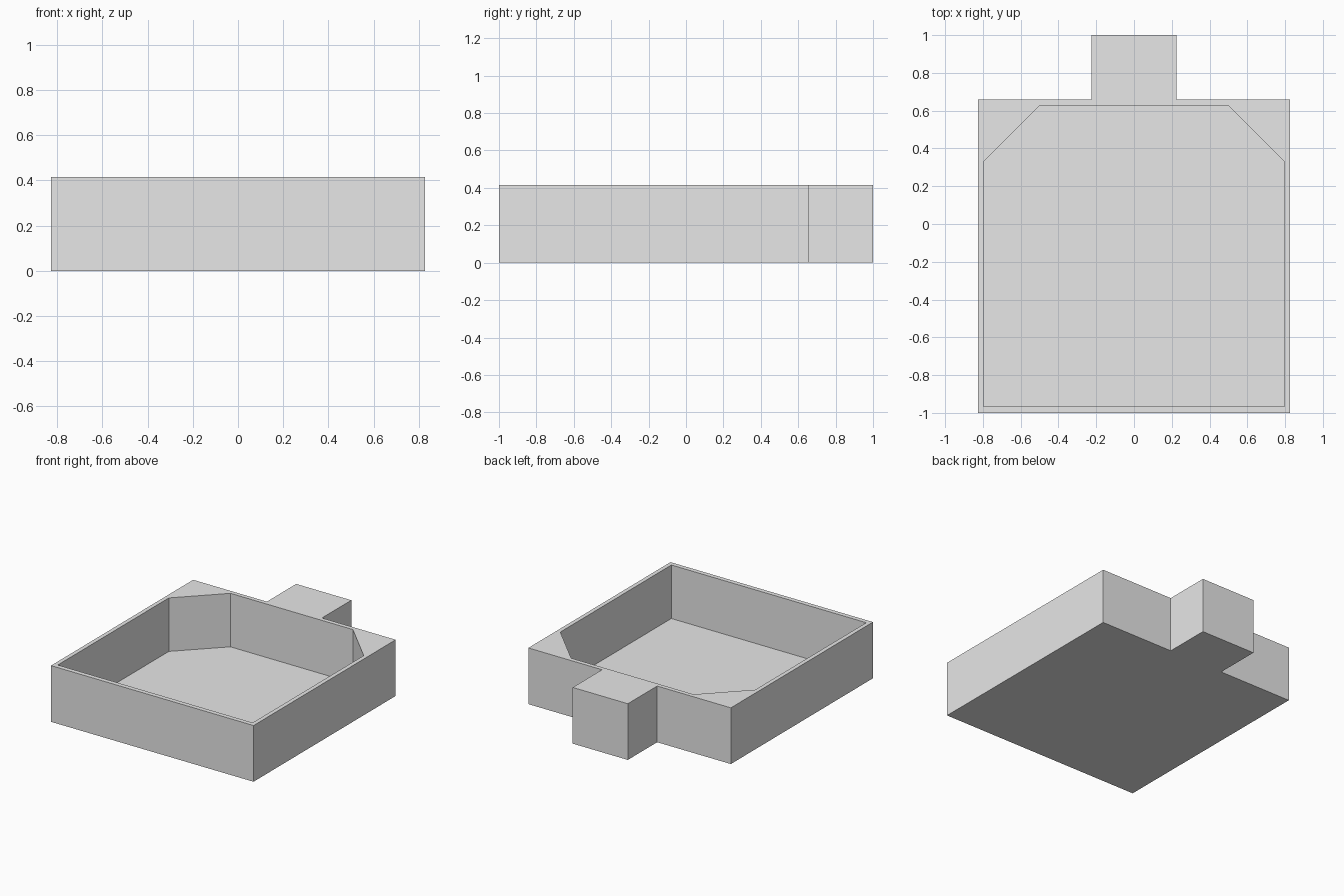
import bpy
import bmesh

cube = bpy.data.objects.get("Cube")
if cube:
    bpy.data.objects.remove(cube, do_unlink=True)

HEIGHT = 0.415
FLOOR = 0.02

grey = bpy.data.materials.new("light grey")
grey.use_nodes = True
grey.diffuse_color = (0.8, 0.8, 0.8, 1)
grey.node_tree.nodes["Principled BSDF"].inputs["Base Color"].default_value = (0.8, 0.8, 0.8, 1)


def prism(name, half, bottom, top):
    """Mirror a right-hand half outline across x and extrude it upward."""
    outline = half + [(-x, y) for x, y in reversed(half)]
    bm = bmesh.new()
    face = bm.faces.new([bm.verts.new((x, y, bottom)) for x, y in outline])
    raised = bmesh.ops.extrude_face_region(bm, geom=[face], use_keep_orig=True)["geom"]
    verts = [v for v in raised if isinstance(v, bmesh.types.BMVert)]
    bmesh.ops.translate(bm, verts=verts, vec=(0, 0, top - bottom))
    bmesh.ops.recalc_face_normals(bm, faces=bm.faces)
    mesh = bpy.data.meshes.new(name)
    bm.to_mesh(mesh)
    bm.free()
    mesh.materials.append(grey)
    obj = bpy.data.objects.new(name, mesh)
    bpy.context.collection.objects.link(obj)
    return obj


# Tray body with the solid tab at the back
tray = prism("tray", [(0.827, -1), (0.827, 0.658), (0.225, 0.658), (0.225, 1)], 0, HEIGHT)

# Open recess with two cut-off back corners
recess = prism("recess_cutter", [(0.796, -0.966), (0.796, 0.33), (0.5, 0.626)], FLOOR, HEIGHT + 0.1)
recess.hide_render = True

cut = tray.modifiers.new("recess", "BOOLEAN")
cut.operation = "DIFFERENCE"
cut.solver = "EXACT"
cut.object = recess
bpy.context.view_layer.objects.active = tray
bpy.ops.object.modifier_apply(modifier=cut.name)
bpy.data.objects.remove(recess, do_unlink=True)
